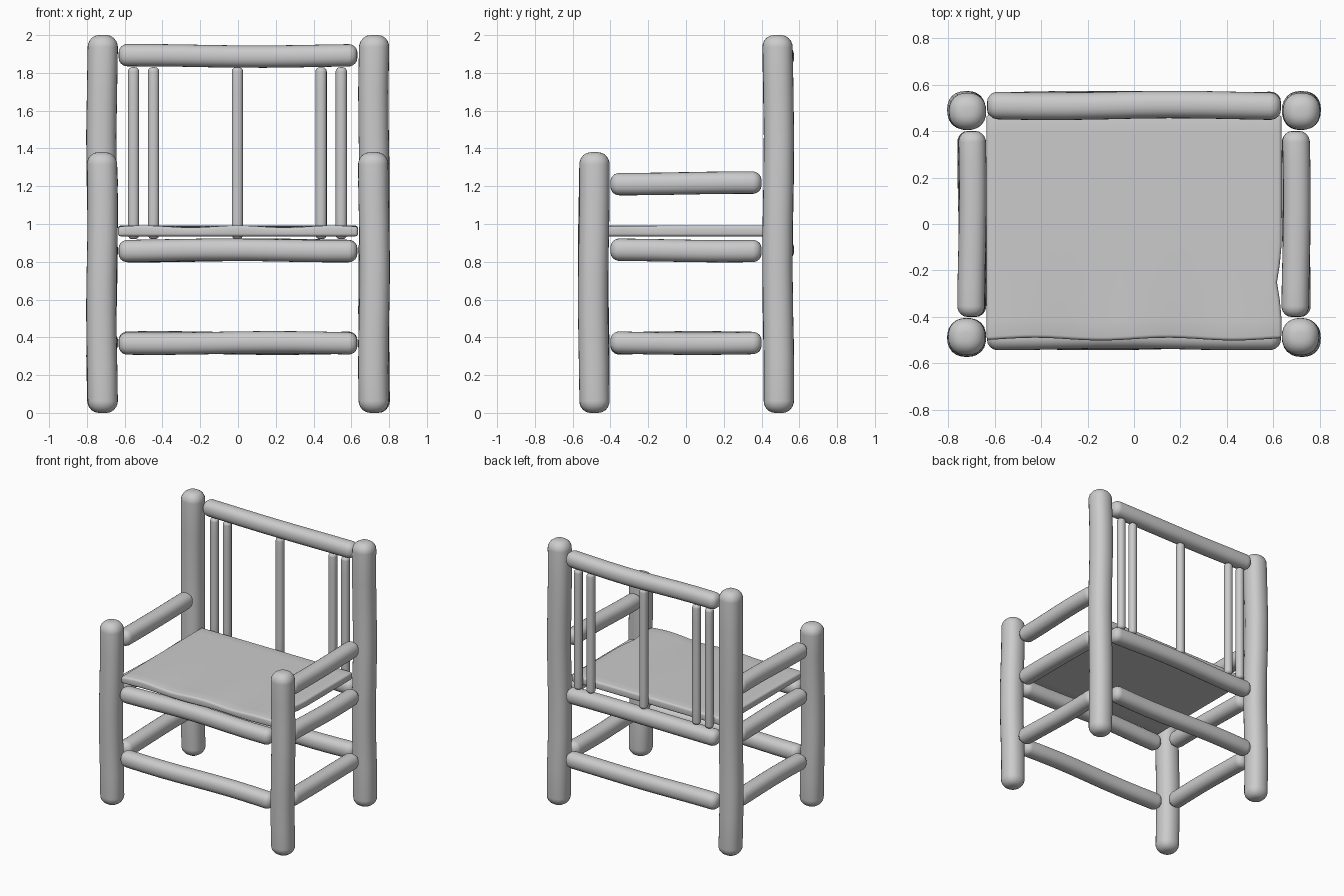
import bpy, bmesh, math, random
from mathutils import Vector

if "Cube" in bpy.data.objects:
    bpy.data.objects.remove(bpy.data.objects["Cube"])

random.seed(4)


def log(name, start, end, r, wobble=0.004, sides=24, power=2.3):
    """Slightly irregular pole with rounded ends between two points."""
    a, b = Vector(start), Vector(end)
    length = (b - a).length
    axis = (b - a).normalized()
    u = Vector((1, 0, 0)) if abs(axis.x) < 0.5 else Vector((0, 1, 0))
    v = axis.cross(u)
    cap = r * 0.8
    # rounded start cap, long middle, rounded end cap
    angles = [math.radians(d) for d in (0, 20, 40, 60, 78)]
    head = [(cap * (1 - math.sin(math.radians(90) - t)), r * (0.25 + 0.75 * math.sin(t))) for t in angles]
    head.append((cap, r))
    mid = [(cap + (length - 2 * cap) * i / 8, r) for i in range(1, 8)]
    rings = head + mid + [(length - d, q) for d, q in reversed(head)]
    p1, p2 = random.uniform(0, 6), random.uniform(0, 6)
    bm = bmesh.new()
    loops = []
    for d, q in rings:
        shift = u * wobble * math.sin(d * 6 + p1) + v * wobble * math.sin(d * 5 + p2)
        loop = []
        for k in range(sides):
            t = math.tau * k / sides
            c, s = math.cos(t), math.sin(t)
            m = q / (abs(c) ** power + abs(s) ** power) ** (1 / power)
            loop.append(bm.verts.new(a + axis * d + shift + u * c * m + v * s * m))
        loops.append(loop)
    for l1, l2 in zip(loops, loops[1:]):
        for k in range(sides):
            j = (k + 1) % sides
            bm.faces.new((l1[k], l1[j], l2[j], l2[k]))
    bm.faces.new(loops[0][::-1])
    bm.faces.new(loops[-1])
    finish(name, bm)


def finish(name, bm):
    bmesh.ops.recalc_face_normals(bm, faces=bm.faces)
    for f in bm.faces:
        f.smooth = True
    me = bpy.data.meshes.new(name)
    bm.to_mesh(me)
    bm.free()
    ob = bpy.data.objects.new(name, me)
    bpy.context.collection.objects.link(ob)
    return ob


# Posts and side rails
for side, sx in (("left", -1), ("right", 1)):
    px, rx = sx * 0.72, sx * 0.697
    log(f"{side}_front_post", (px, -0.488, 0), (px, -0.488, 1.38), 0.08)
    log(f"{side}_back_post", (px, 0.488, 0), (px, 0.488, 2.0), 0.08)
    for part, z in (("lower_rail", 0.37), ("seat_rail", 0.86), ("armrest", 1.215)):
        log(f"{side}_{part}", (rx, -0.4, z), (rx, 0.4, z), 0.059)

# Front and back rails
for part, y, z in (("front_lower_rail", -0.48, 0.37), ("front_seat_rail", -0.48, 0.86),
                   ("back_lower_rail", 0.51, 0.37), ("back_seat_rail", 0.51, 0.86),
                   ("back_top_rail", 0.51, 1.89)):
    log(part, (-0.632, y, z), (0.632, y, z), 0.059)

# Back spindles
for i, x in enumerate((-0.553, -0.447, -0.003, 0.44, 0.547)):
    log(f"back_spindle_{i + 1}", (x, 0.51, 0.92), (x, 0.51, 1.83), 0.03, wobble=0.0, sides=16)

# Seat slab with a worn, wavy front edge
NX, NY = 24, 12
X, Y0, Y1 = 0.635, -0.495, 0.47
bm = bmesh.new()
bmesh.ops.create_grid(bm, x_segments=NX, y_segments=NY, size=1)
for v in bm.verts:
    x = v.co.x * X
    f = (1 - v.co.y) / 2
    y = Y0 + (Y1 - Y0) * (1 - f) + 0.006 * f * math.sin(x * 11)
    if v.co.x > 0.99:
        x -= 0.02 * math.exp(-((y + 0.25) / 0.08) ** 2)
    v.co = (x, y, 0.992 - 0.011 * f ** 3 * (1 - math.cos(x * 4 * math.pi)) / 2)
top = bm.faces[:]
ext = bmesh.ops.extrude_face_region(bm, geom=top, use_keep_orig=True)
for g in ext["geom"]:
    if isinstance(g, bmesh.types.BMVert):
        g.co.z = 0.935
seat = finish("seat", bm)
bev = seat.modifiers.new("rounded_edges", "BEVEL")
bev.width, bev.segments, bev.limit_method = 0.014, 3, "ANGLE"
bev.angle_limit = math.radians(50)
